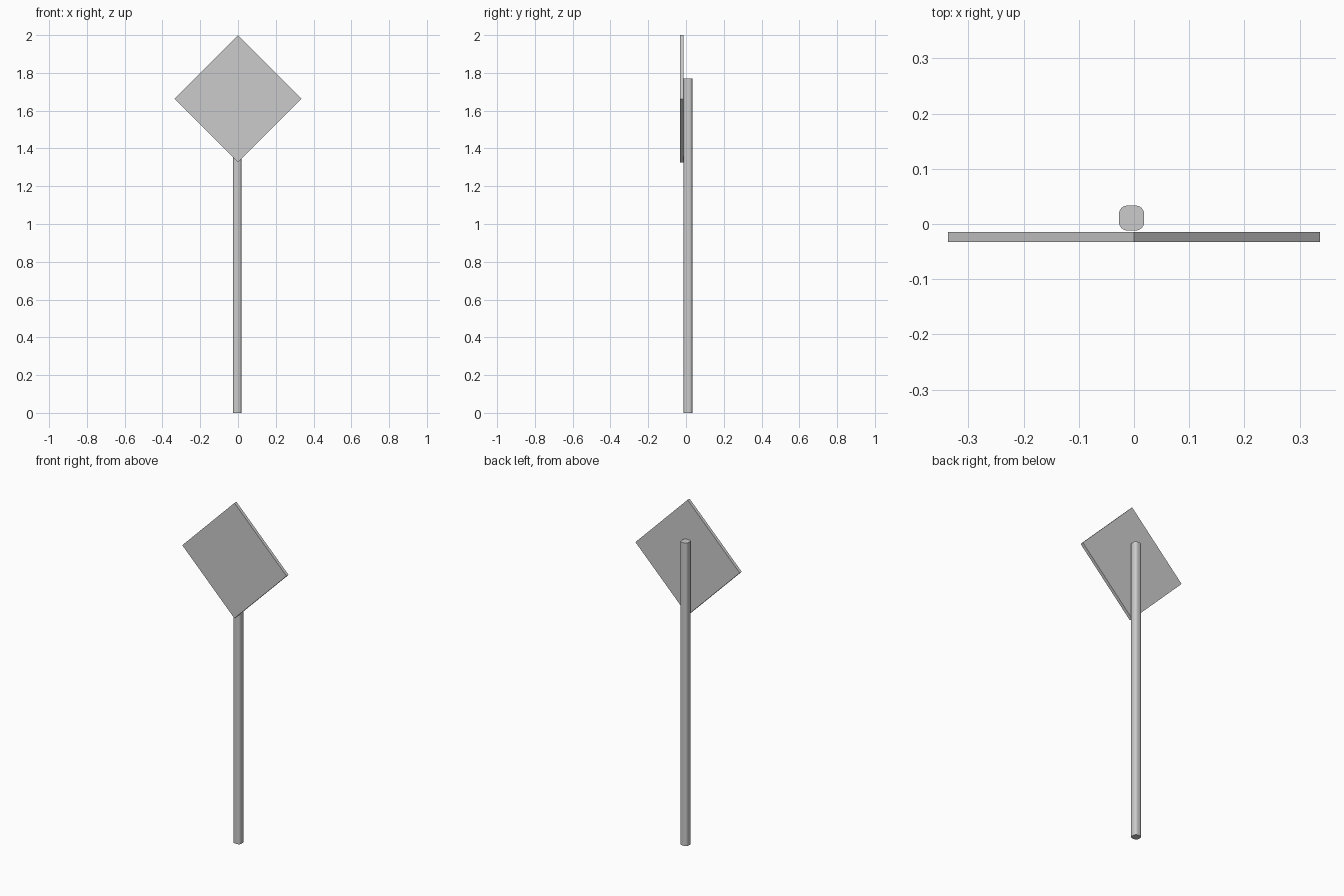
import bpy, bmesh, math
from mathutils import Matrix

if "Cube" in bpy.data.objects:
    bpy.data.objects.remove(bpy.data.objects["Cube"])


def box(name, size, centre, tilt=0.0, round_z=0.0):
    """Box tilted about y, optionally with rounded vertical edges."""
    bm = bmesh.new()
    bmesh.ops.create_cube(bm, size=1.0)
    bmesh.ops.scale(bm, vec=size, verts=bm.verts)
    if round_z:
        edges = [e for e in bm.edges
                 if abs(e.verts[0].co.z - e.verts[1].co.z) > 0.5 * size[2]]
        bmesh.ops.bevel(bm, geom=edges, offset=round_z, offset_type='OFFSET',
                        segments=4, profile=0.5, affect='EDGES')
    bm.transform(Matrix.Translation(centre) @ Matrix.Rotation(tilt, 4, 'Y'))
    bmesh.ops.recalc_face_normals(bm, faces=bm.faces)
    mesh = bpy.data.meshes.new(name)
    bm.to_mesh(mesh)
    bm.free()
    obj = bpy.data.objects.new(name, mesh)
    bpy.context.collection.objects.link(obj)
    return obj


# Post: rounded-square pole standing behind the plate
post_height = 1.77
post = box("post", (0.046, 0.0455, post_height),
           (-0.0045, 0.0108, post_height / 2), round_z=0.0155)
bpy.context.view_layer.objects.active = post
post.select_set(True)
bpy.ops.object.shade_smooth_by_angle(angle=math.radians(35))

# Sign plate: thin square turned onto its corner
half_diagonal = 0.337
side = half_diagonal * math.sqrt(2)
box("sign_plate", (side, 0.0185, side),
    (0, -0.0238, 2 - half_diagonal), tilt=math.radians(45))
